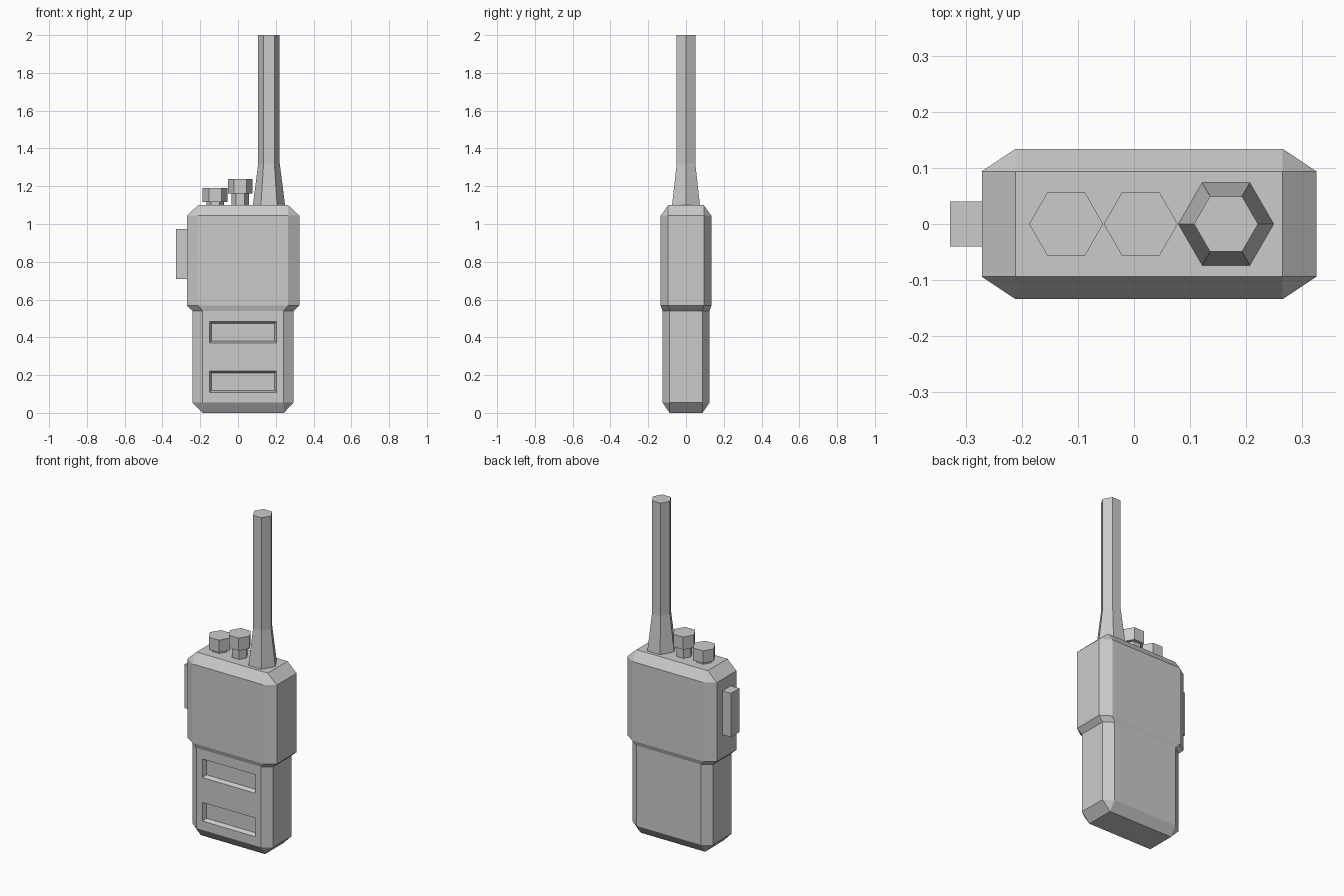
import bpy, bmesh
from math import cos, sin, pi

if "Cube" in bpy.data.objects:
    bpy.data.objects.remove(bpy.data.objects["Cube"])


def loft(name, rings):
    """Skin a stack of equal-length point rings and cap both ends."""
    bm = bmesh.new()
    loops = [[bm.verts.new(p) for p in ring] for ring in rings]
    for a, b in zip(loops, loops[1:]):
        for i in range(len(a)):
            j = (i + 1) % len(a)
            bm.faces.new((a[i], a[j], b[j], b[i]))
    bm.faces.new(loops[0][::-1])
    bm.faces.new(loops[-1])
    bmesh.ops.remove_doubles(bm, verts=bm.verts[:], dist=1e-5)
    bmesh.ops.recalc_face_normals(bm, faces=bm.faces[:])
    mesh = bpy.data.meshes.new(name)
    bm.to_mesh(mesh)
    bm.free()
    obj = bpy.data.objects.new(name, mesh)
    bpy.context.collection.objects.link(obj)
    return obj


def octagon(z, hx, hy, ix, iy, cx=0.027):
    """Rectangle hx by hy with corners cut back to ix and iy."""
    pts = [(hx, -iy), (hx, iy), (ix, hy), (-ix, hy),
           (-hx, iy), (-hx, -iy), (-ix, -hy), (ix, -hy)]
    return [(cx + x, y, z) for x, y in pts]


def hexagon(cx, r, z):
    return [(cx + r * cos(i * pi / 3), r * sin(i * pi / 3), z) for i in range(6)]


def rect_xz(y, x0, x1, z0, z1):
    return [(x0, y, z0), (x1, y, z0), (x1, y, z1), (x0, y, z1)]


# Body: narrow battery half below, wider chamfered half above
body = loft("body", [
    octagon(0.0, 0.215, 0.087, 0.215, 0.087),
    octagon(0.055, 0.268, 0.125, 0.215, 0.087),
    octagon(0.54, 0.268, 0.125, 0.215, 0.087),
    octagon(0.568, 0.298, 0.134, 0.238, 0.094),
    octagon(1.044, 0.298, 0.134, 0.238, 0.094),
    octagon(1.1, 0.238, 0.094, 0.238, 0.094),
])

# Two tapered recesses in the lower front
for i, z in enumerate((0.165, 0.427)):
    t, g = 0.025, 0.01
    hx, hz, cx = 0.177, 0.056, 0.027
    rings = []
    for y, s in ((-0.125 - t, g), (-0.125 + t, -g)):
        rings.append(rect_xz(y, cx - hx - s, cx + hx + s, z - hz - s, z + hz + s))
    cutter = loft(f"recess_cutter_{i}", rings)
    cutter.hide_render = True
    mod = body.modifiers.new("recess", 'BOOLEAN')
    mod.operation, mod.solver, mod.object = 'DIFFERENCE', 'EXACT', cutter
    bpy.context.view_layer.objects.active = body
    bpy.ops.object.modifier_apply(modifier=mod.name)
    bpy.data.objects.remove(cutter)

# Antenna with flared base
loft("antenna", [hexagon(0.164, r, z)
                 for r, z in ((0.085, 1.1), (0.057, 1.32), (0.057, 2.0))])

# Knobs on narrower stems
for name, x, z0, z1 in (("volume_knob", -0.121, 1.116, 1.19),
                        ("channel_knob", 0.012, 1.162, 1.238)):
    loft(name, [hexagon(x, r, z) for r, z in
                ((0.046, 1.1), (0.046, z0), (0.066, z0), (0.066, z1))])

# Side talk button
loft("talk_button", [[(x, y, z) for x, y in
                      ((-0.328, -0.04), (-0.268, -0.04), (-0.268, 0.04), (-0.328, 0.04))]
                     for z in (0.71, 0.974)])
